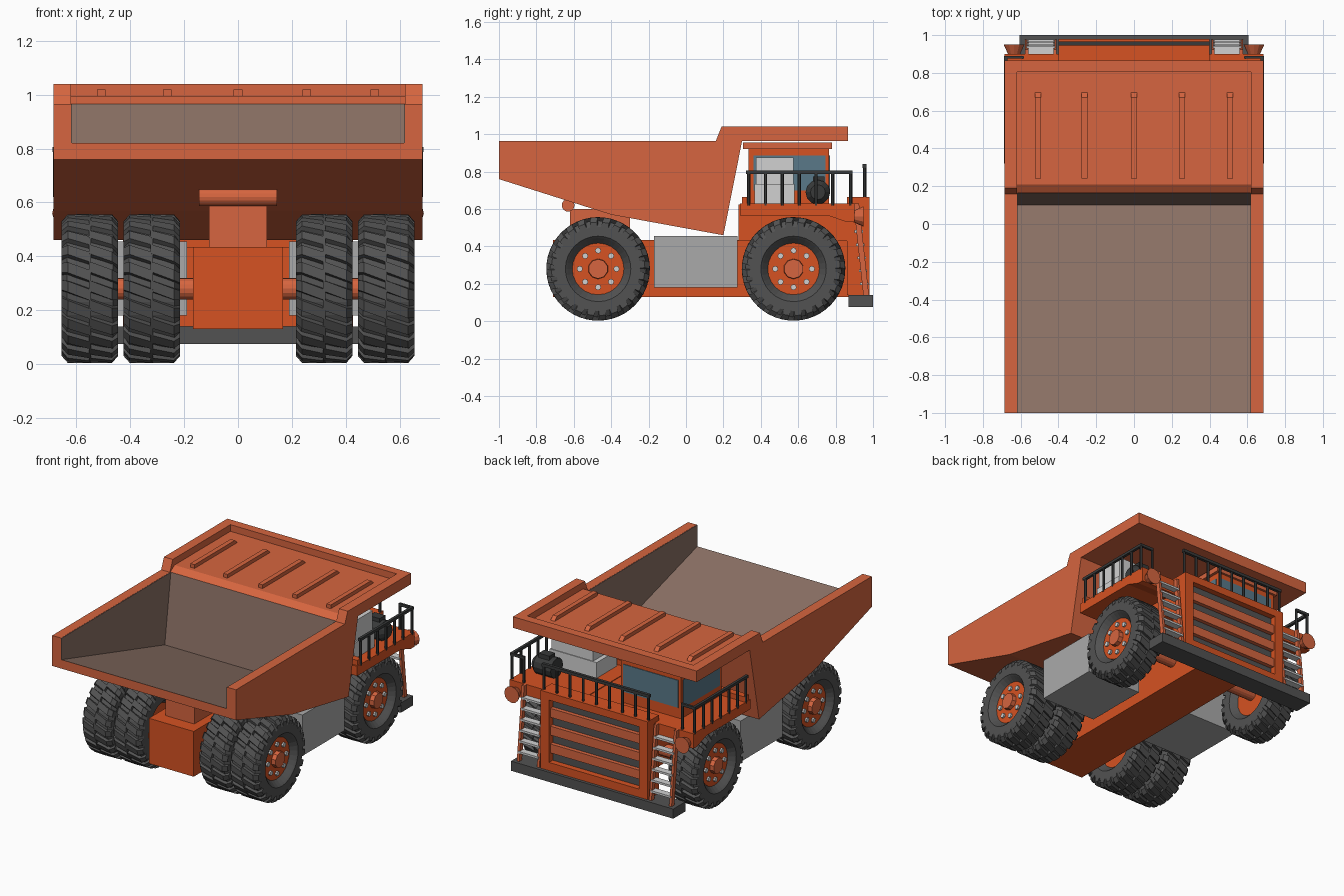
import bpy, bmesh, math
from mathutils import Vector, Matrix

if "Cube" in bpy.data.objects:
    bpy.data.objects.remove(bpy.data.objects["Cube"])


def material(name, r, g, b):
    m = bpy.data.materials.new(name)
    m.diffuse_color = (r, g, b, 1)
    m.use_nodes = True
    m.node_tree.nodes["Principled BSDF"].inputs["Base Color"].default_value = m.diffuse_color
    return m


BODY = material("body orange", .67, .13, .05)
DEEP = material("deep orange", .67, .085, .016)
TYRE = material("tyre grey", .085, .085, .085)
DARK = material("rail dark grey", .04, .042, .042)
STEEL = material("tank grey", .40, .40, .40)
PALE = material("pale grey", .64, .64, .64)
BED = material("bed brown", .26, .165, .13)
GLASS = material("window blue", .10, .19, .25)


def finish(name, bm, *mats, rule=None):
    bmesh.ops.recalc_face_normals(bm, faces=bm.faces)
    if rule:
        for f in bm.faces:
            f.material_index = rule(f)
    me = bpy.data.meshes.new(name)
    bm.to_mesh(me)
    bm.free()
    for m in mats:
        me.materials.append(m)
    ob = bpy.data.objects.new(name, me)
    bpy.context.collection.objects.link(ob)
    return ob


def add_box(bm, x0, x1, y0, y1, z0, z1):
    mat = Matrix.Translation(((x0 + x1) / 2, (y0 + y1) / 2, (z0 + z1) / 2))
    bmesh.ops.create_cube(bm, size=1, matrix=mat @ Matrix.Diagonal((abs(x1 - x0), y1 - y0, z1 - z0, 1)))


def add_prism(bm, pts, x0, x1):
    """Extrude a (y, z) outline along x."""
    a = [bm.verts.new((x0, y, z)) for y, z in pts]
    b = [bm.verts.new((x1, y, z)) for y, z in pts]
    bm.faces.new(a)
    bm.faces.new(b[::-1])
    for i in range(len(pts)):
        j = (i + 1) % len(pts)
        bm.faces.new((a[i], b[i], b[j], a[j]))


def add_rod(bm, p, q, r, r2=None, n=6):
    p, q = Vector(p), Vector(q)
    d = q - p
    mat = Matrix.Translation((p + q) / 2) @ d.to_track_quat('Z', 'Y').to_matrix().to_4x4()
    bmesh.ops.create_cone(bm, cap_ends=True, segments=n, radius1=r, radius2=r if r2 is None else r2,
                          depth=d.length, matrix=mat)


def boxes(name, mat, *dims):
    bm = bmesh.new()
    for d in dims:
        add_box(bm, *d)
    return finish(name, bm, mat)


def both(d):
    return [d, (-d[1], -d[0]) + tuple(d[2:])]


# --- Dump bed: floor, front wall and canopy in one section, then the side walls
bm = bmesh.new()
add_prism(bm, [(-1, .76), (-1, .82), (.1, .5), (.165, .965), (.21, .995), (.805, .995), (.805, 1.04),
               (.865, 1.04), (.865, .965), (.3, .965), (.2, .46), (-.4, .57)], -.62, .62)


def bed_rule(f):
    c, n = f.calc_center_median(), f.normal
    return int((n.z > .5 and c.y < 0) or (n.y < -.5 and 0 < c.y < .17))


finish("dump_bed", bm, BODY, BED, rule=bed_rule)
for s, side in ((1, "right"), (-1, "left")):
    bm = bmesh.new()
    add_prism(bm, [(-1, .76), (-1, .965), (.16, .965), (.19, 1.04), (.865, 1.04), (.865, .965),
                   (.3, .965), (.2, .46), (-.4, .57)], s * .62, s * .685)
    finish(f"bed_wall_{side}", bm, BODY)
    bm = bmesh.new()
    add_prism(bm, [(-1, .82), (.1, .5), (.165, .964), (-1, .964)], s * .616, s * .62)
    finish(f"bed_liner_{side}", bm, BED)

# Canopy ribs with tapered front ends
bm = bmesh.new()
for x in (-.508, -.262, 0, .255, .508):
    add_prism(bm, [(.24, .99), (.24, 1.02), (.67, 1.02), (.70, .99)], x - .016, x + .016)
finish("canopy_ribs", bm, BODY)

# --- Chassis, rear pivot and axles
boxes("chassis", DEEP, (-.167, .167, -.71, .9, .13, .435))
boxes("pivot_block", BODY, (-.108, .108, -.62, -.3, .43, .6))
bm = bmesh.new()
add_rod(bm, (-.145, -.63, .62), (.145, -.63, .62), .034, n=16)
finish("pivot_pin", bm, BODY)
bm = bmesh.new()
for y in (-.47, .575):
    add_rod(bm, (-.5, y, .28), (.5, y, .28), .04, n=16)
finish("axles", bm, BODY)
boxes("side_tanks", STEEL, *both((.19, .6, -.17, .275, .18, .455)))

# --- Wheels
R = .262


def wheel(name, x, y, out):
    place = Matrix.Translation((x, y, .28))
    bm = bmesh.new()
    # tyre carcass, lathed about x
    prof = [(.06, .135), (.095, .165), (.105, .175), (.105, .225), (.085, R - .004), (-.085, R - .004),
            (-.105, .225), (-.105, .175), (-.095, .165), (-.06, .135)]
    n = 32
    rings = [[bm.verts.new((px, r * math.cos(t), r * math.sin(t))) for px, r in prof]
             for t in (2 * math.pi * i / n for i in range(n))]
    for i in range(n):
        a, b = rings[i], rings[(i + 1) % n]
        for j in range(len(prof)):
            k = (j + 1) % len(prof)
            bm.faces.new((a[j], a[k], b[k], b[j]))
    # slanted tread lugs in two staggered rows
    m = 24
    pitch = 2 * math.pi / m
    for s in (1, -1):
        for i in range(m):
            t0 = pitch * (i + .5 * (s > 0))
            vs = []
            for px, lo, hi, skew in ((-.004, .25, .277, 0), (.082, .25, .276, .45), (.105, .222, .25, .55)):
                for r, da in ((lo, 0), (hi, .06), (hi, .62), (lo, .70)):
                    t = t0 + pitch * (da + skew * s)
                    vs.append(bm.verts.new((s * px, r * math.cos(t), r * math.sin(t))))
            for q in (0, 4):
                for j in range(4):
                    k = (j + 1) % 4
                    bm.faces.new((vs[q + j], vs[q + k], vs[q + 4 + k], vs[q + 4 + j]))
            bm.faces.new(vs[:4])
            bm.faces.new(vs[8:])
    bm.transform(place)
    finish(name + "_tyre", bm, TYRE)
    bm = bmesh.new()
    add_rod(bm, (x - .066, y, .28), (x + .066, y, .28), .138, n=24)
    finish(name + "_rim", bm, DEEP)
    bm = bmesh.new()
    add_rod(bm, (x, y, .28), (x + out * .095, y, .28), .06, .052, n=10)
    finish(name + "_hub", bm, BODY)
    bm = bmesh.new()
    for i in range(8):
        t = math.pi * i / 4
        cy, cz = y + .098 * math.cos(t), .28 + .098 * math.sin(t)
        add_rod(bm, (x + out * .06, cy, cz), (x + out * .078, cy, cz), .016, n=8)
    finish(name + "_bolts", bm, PALE)


for s, side in ((1, "right"), (-1, "left")):
    wheel(f"front_wheel_{side}", s * .55, .575, s)
    wheel(f"rear_outer_wheel_{side}", s * .55, -.47, s)
    wheel(f"rear_inner_wheel_{side}", s * .32, -.47, s)

# --- Engine body, fenders, grille and bumper
boxes("engine_body", DEEP, (-.4, .4, .28, .9, .43, .625))
bm = bmesh.new()
for s in (1, -1):
    add_prism(bm, [(.29, .63), (.9, .63), (.9, .53), (.86, .53), (.76, .565), (.29, .565)], s * .16, s * .685)
finish("fender_decks", bm, DEEP)
boxes("deck_step", DEEP, (-.68, .68, .3, .345, .62, .665))
boxes("radiator_core", DEEP, (-.4, .4, .86, .935, .14, .665))
boxes("grille_frame", DEEP, (-.4, .4, .93, .98, .615, .665), (-.4, .4, .93, .98, .14, .195),
      *both((.335, .4, .93, .98, .195, .615)))
boxes("grille_panel", TYRE, (-.335, .335, .932, .94, .195, .615))
boxes("grille_slats", BODY, *[(-.335, .335, .935, .967, z, z + .06) for z in (.255, .375, .495)])
boxes("bumper", TYRE, (-.605, .605, .87, 1, .075, .14))

# --- Cab with glass plates
boxes("cab", DEEP, (-.5, -.05, .335, .765, .62, .925))
boxes("cab_roof", BODY, (-.52, -.03, .305, .78, .922, .957))
boxes("cab_windows", GLASS, (-.504, -.046, .36, .745, .70, .885), (-.48, -.07, .64, .769, .70, .885))

# --- Equipment on the right deck
boxes("control_cabinet", PALE, (.26, .61, .365, .58, .62, .735), (.29, .6, .375, .575, .73, .875))
bm = bmesh.new()
add_rod(bm, (.47, .705, .69), (.60, .705, .69), .066, n=12)
add_rod(bm, (.60, .705, .69), (.63, .705, .69), .066, .04, n=12)
add_box(bm, .5, .58, .68, .74, .73, .775)
finish("air_filter", bm, DARK)

# --- Ladders
rails, treads = bmesh.new(), bmesh.new()
for s in (1, -1):
    for x in (.418, .568):
        add_prism(rails, [(.895, .63), (.925, .63), (.978, .14), (.948, .14)], s * (x - .009), s * (x + .009))
    for i in range(6):
        z = .2 + .07 * i
        y = .963 - (z - .14) * .108
        add_box(treads, *sorted((s * .418, s * .568)), y - .025, y + .02, z - .007, z + .007)
finish("ladder_rails", rails, BODY)
finish("ladder_treads", treads, PALE)

# --- Headlamps
bm = bmesh.new()
for s in (1, -1):
    add_rod(bm, (s * .635, .895, .56), (s * .635, .95, .56), .03, .055, n=12)
finish("headlamps", bm, BODY)

# --- Railings
bm = bmesh.new()
for s in (1, -1):
    x = s * .68
    for y in (.335, .425, .515, .605, .695, .785, .88):
        add_rod(bm, (x, y, .62), (x, y, .80), .009)
    add_box(bm, x - .009, x + .009, .32, .89, .788, .806)
    add_box(bm, *sorted((s * .585, s * .68)), .875, .89, .788, .806)
    add_rod(bm, (s * .59, .882, .62), (s * .59, .882, .80), .009)
finish("side_railings", bm, DARK)
bm = bmesh.new()
for i in range(9):
    x = -.39 + .0975 * i
    add_rod(bm, (x, .955, .66), (x, .955, .83), .009)
add_box(bm, -.4, .4, .945, .965, .82, .84)
finish("front_railing", bm, DARK)
